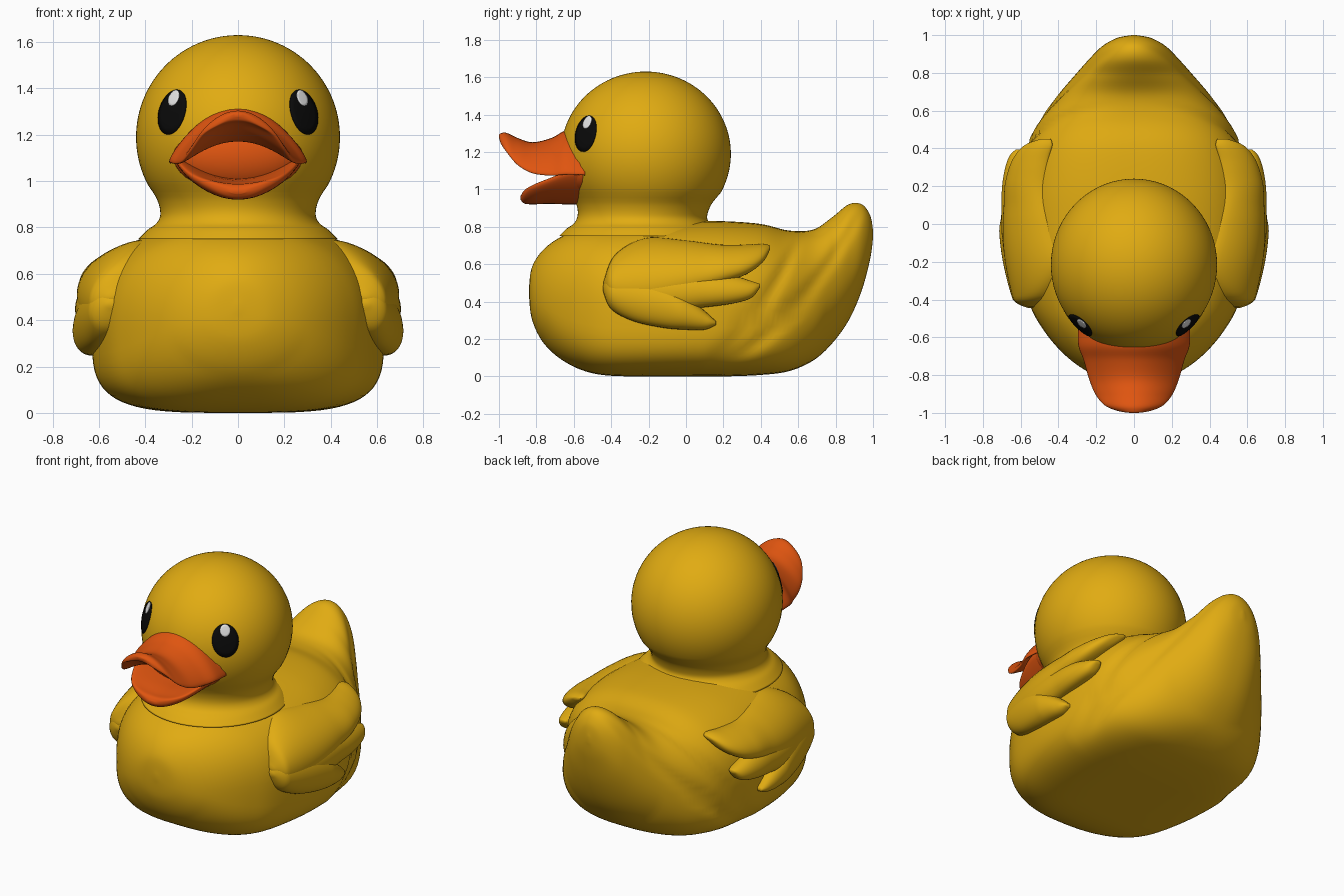
import bpy, bmesh, math
from mathutils import Vector

if "Cube" in bpy.data.objects:
    bpy.data.objects.remove(bpy.data.objects["Cube"])

TAU = 2 * math.pi


def material(name, r, g, b):
    m = bpy.data.materials.new(name)
    m.diffuse_color = (r, g, b, 1)
    m.use_nodes = True
    m.node_tree.nodes["Principled BSDF"].inputs["Base Color"].default_value = m.diffuse_color
    return m


YELLOW = material("yellow", 0.75, 0.41, 0.006)
ORANGE = material("orange", 0.74, 0.09, 0.005)
BLACK = material("black", 0.003, 0.003, 0.003)
WHITE = material("white", 0.78, 0.78, 0.78)


def refine(rows, n=6):
    """Catmull-Rom resampling of a table of stations."""
    out = []
    for i in range(len(rows) - 1):
        a, b, c, d = (rows[max(i - 1, 0)], rows[i], rows[i + 1], rows[min(i + 2, len(rows) - 1)])
        for k in range(n):
            t = k / n
            out.append([0.5 * (2 * q + (r - p) * t + (2 * p - 5 * q + 4 * r - s) * t * t
                               + (3 * q - p - 3 * r + s) * t ** 3)
                        for p, q, r, s in zip(a, b, c, d)])
    return out + [list(rows[-1])]


def loft(name, rings, mat):
    """Closed smooth skin through rings of points."""
    bm = bmesh.new()
    vr = [[bm.verts.new(p) for p in ring] for ring in rings]
    n = len(vr[0])
    for a, b in zip(vr, vr[1:]):
        for j in range(n):
            k = (j + 1) % n
            bm.faces.new((a[j], a[k], b[k], b[j]))
    bm.faces.new(vr[0])
    bm.faces.new(vr[-1])
    bmesh.ops.recalc_face_normals(bm, faces=bm.faces)
    for f in bm.faces:
        f.smooth = True
    me = bpy.data.meshes.new(name)
    bm.to_mesh(me)
    bm.free()
    me.materials.append(mat)
    ob = bpy.data.objects.new(name, me)
    bpy.context.collection.objects.link(ob)
    return ob


def spow(v, e):
    return math.copysign(abs(v) ** e, v)


# Body with raised tail: y, bottom, top, half width
BODY = refine([
    (-.84, .44, .47, .01), (-.825, .31, .58, .14), (-.77, .19, .67, .265),
    (-.68, .10, .74, .38), (-.56, .035, .79, .48), (-.42, .005, .81, .555),
    (-.2, 0, .825, .61), (0, 0, .83, .63), (.2, 0, .83, .62), (.4, .008, .815, .575),
    (.55, .028, .78, .50), (.68, .085, .785, .405), (.78, .175, .85, .32),
    (.87, .30, .92, .24), (.94, .46, .92, .17), (.985, .63, .86, .09), (1, .74, .78, .01)])


def exponents(y):
    return (2 + .5 * max(0, 1 - (y / .8) ** 4), 2.2 + 1.6 * max(0, 1 - (y / .75) ** 4))


def body_ring(row, n=72):
    y, zb, zt, hw = row
    zb = max(zb, 0)
    zw = zb + .43 * (zt - zb)
    up, low = exponents(y)
    pts = []
    for j in range(n):
        a = TAU * j / n
        c, s = math.cos(a), math.sin(a)
        e = 2 / (up if s > 0 else low)
        z = zw + spow(s, e) * ((zt - zw) if s > 0 else (zw - zb))
        x = hw * spow(c, e)
        # soft diagonal folds sweeping up to the tail
        fade = min(1, max(0, (y - .1) / .25))
        for f0, f1 in ((.05, .95), (.08, 1.8)):
            x *= 1 - .045 * fade * math.exp(-((z - f0 - f1 * y * y) / .055) ** 2)
        pts.append((x, y, z))
    return pts


def body_x(y, z):
    """Half width of the body at a given length and height."""
    row = min(BODY, key=lambda r: abs(r[0] - y))
    i = BODY.index(row)
    other = BODY[min(max(i + (1 if y > row[0] else -1), 0), len(BODY) - 1)]
    t = 0 if other is row else (y - row[0]) / (other[0] - row[0])
    zb, zt, hw = (p + (q - p) * t for p, q in zip(row[1:], other[1:]))
    zw = zb + .43 * (zt - zb)
    up, low = exponents(y)
    e, rel = (up, (z - zw) / (zt - zw)) if z > zw else (low, (zw - z) / (zw - zb))
    return hw * (1 - min(rel, .92) ** e) ** (1 / e)


loft("body", [body_ring(r) for r in BODY], YELLOW)

# Head: ellipsoid running into a flared neck
HC, HR = Vector((0, -.215, 1.19)), Vector((.44, .455, .44))
prof = [(1.19 + .44 * math.cos(t), .44 * math.sin(t), 0)
        for t in (.01 + 2.05 * i / 36 for i in range(37))]
prof += refine([(.955, .369, -.004), (.92, .349, -.01), (.88, .337, -.015), (.845, .337, -.02),
                (.815, .355, -.02), (.79, .39, -.02), (.75, .43, -.02)], 4)
loft("head", [[(r * math.cos(TAU * j / 72), HC.y + dy + r * 1.034 * math.sin(TAU * j / 72), z)
               for j in range(72)] for z, r, dy in prof], YELLOW)


# Bill halves: y, half width, centre height, edge drop, thickness
def bill(name, rows):
    rings = []
    for y, hw, zc, drop, th in refine(rows):
        ring = []
        for j in range(48):
            u, v = math.cos(TAU * j / 48), math.sin(TAU * j / 48)
            ring.append((hw * u, y, zc - drop * u * u + th / 2 * spow(v, .8)))
        rings.append(ring)
    loft(name, rings, ORANGE)


bill("upper_bill", [(-.54, .295, 1.27, .19, .08), (-.64, .295, 1.27, .185, .09),
                    (-.72, .267, 1.23, .15, .09), (-.82, .238, 1.212, .12, .08),
                    (-.90, .205, 1.24, .105, .07), (-.96, .155, 1.275, .07, .055),
                    (-.99, .085, 1.28, .03, .04), (-1.0, .02, 1.285, 0, .015)])
bill("lower_bill", [(-.54, .275, .97, -.13, .10), (-.64, .265, .965, -.12, .09),
                    (-.74, .235, .963, -.085, .08), (-.82, .19, .955, -.06, .07),
                    (-.865, .12, .955, -.03, .06), (-.885, .03, .955, 0, .02)])
# Mouth lining between the bill halves
loft("mouth", [[(.28 * math.sin(t) * math.cos(TAU * j / 40),
                 -.55 + .13 * math.sin(t) * math.sin(TAU * j / 40),
                 1.11 + .16 * math.cos(t)) for j in range(40)]
               for t in (.02 + (math.pi - .04) * i / 20 for i in range(21))], ORANGE)


# Eyes: thin oval plates following the head
def oval(name, x, z, rw, rh, tilt, side, inner, outer, mat):
    y = -HR.y * math.sqrt(1 - (x / HR.x) ** 2 - ((z - HC.z) / HR.z) ** 2)
    c = Vector((x, y, z - HC.z))
    n = c.normalized()
    across = Vector((0, 0, 1)).cross(n).normalized()
    up = n.cross(across)
    rings = []
    for s, k in [(.02, outer), (.35, outer), (.7, outer), (1, outer), (1, inner), (.02, inner)]:
        ring = []
        for j in range(40):
            a, b = rw * s * math.cos(TAU * j / 40), rh * s * math.sin(TAU * j / 40)
            a, b = (a * math.cos(tilt) - b * math.sin(tilt), a * math.sin(tilt) + b * math.cos(tilt))
            p = c + across * a + up * b
            p *= k / math.sqrt(sum((p[i] / HR[i]) ** 2 for i in range(3)))
            p += HC
            ring.append((side * p.x, p.y, p.z))
        rings.append(ring)
    loft(name, rings, mat)


# Wing feathers: y, centre height, half height
FEATHERS = {
    "upper_feather": (.09, [(-.44, .5, .01), (-.38, .52, .13), (-.22, .56, .18), (-.02, .58, .15),
                            (.18, .60, .105), (.32, .625, .08), (.41, .66, .05), (.45, .69, .01)]),
    "middle_feather": (.078, [(-.35, .46, .01), (-.3, .47, .1), (-.1, .47, .12), (.1, .47, .10),
                              (.25, .465, .075), (.35, .465, .045), (.395, .485, .01)]),
    "lower_feather": (.085, [(-.445, .47, .01), (-.4, .46, .1), (-.28, .43, .135), (-.12, .385, .125),
                             (0, .34, .09), (.1, .30, .05), (.16, .285, .01)]),
}

for side, label in ((1, "left"), (-1, "right")):
    oval(label + "_eye", .288, 1.30, .080, .102, math.radians(5), side, 1.0, 1.009, BLACK)
    oval(label + "_eye_highlight", .275, 1.357, .030, .036, 0, side, 1.007, 1.015, WHITE)
    for fname, (thick, rows) in FEATHERS.items():
        rings = []
        for y, z, h in refine(rows):
            h = max(h, .005)
            t = thick * min(1, h / .10) ** .6
            ring = []
            for j in range(40):
                c, s = math.cos(TAU * j / 40), math.sin(TAU * j / 40)
                pz = z + h * s
                px = body_x(y, pz) + t * spow(c, .8) + .13 * max(0, y - .1)
                ring.append((side * px, y, pz))
            rings.append(ring)
        loft(label + "_wing_" + fname, rings, YELLOW)
